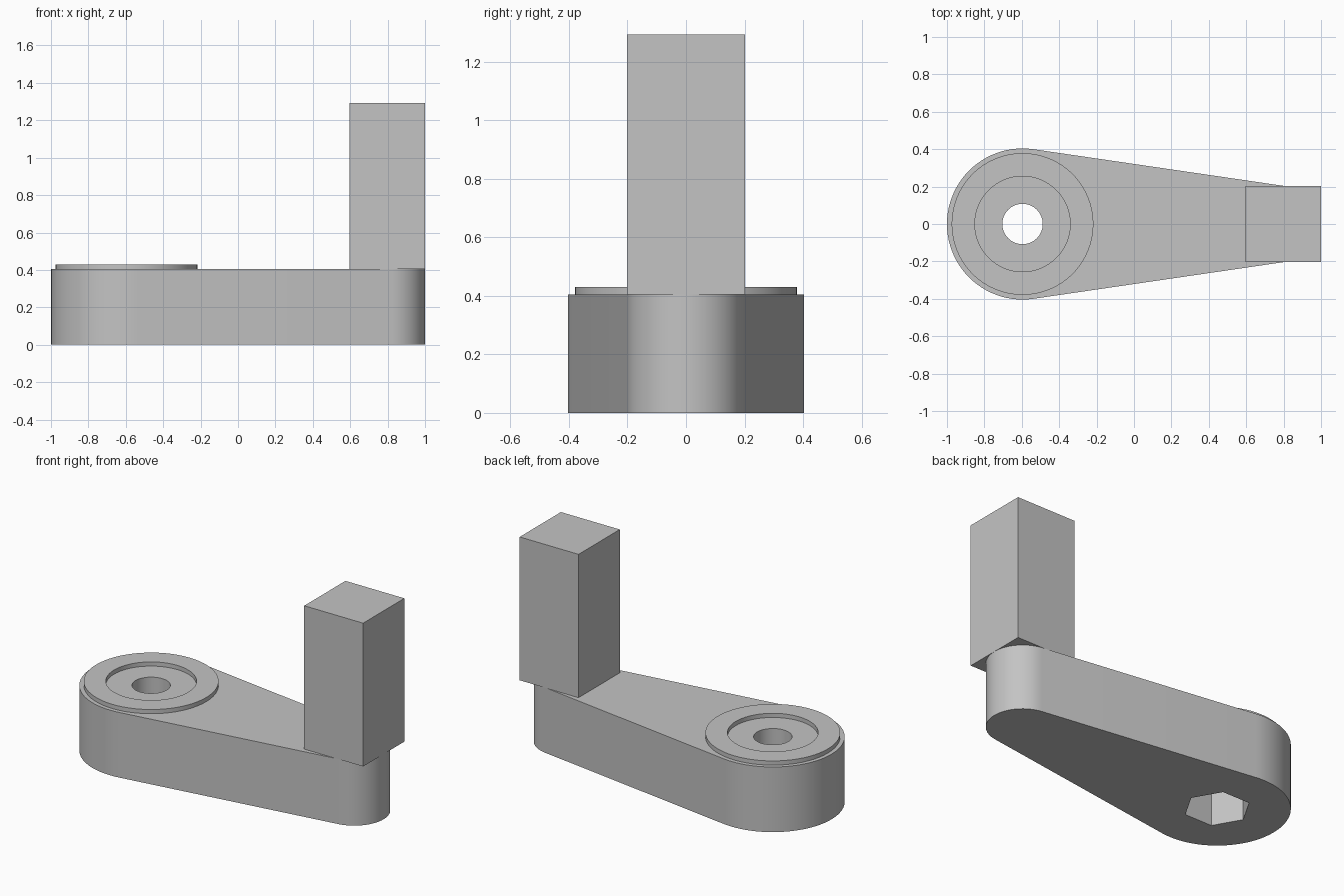
import bpy
import bmesh
from math import acos, cos, pi, radians, sin

cube = bpy.data.objects.get("Cube")
if cube:
    bpy.data.objects.remove(cube, do_unlink=True)

grey = bpy.data.materials.new("plain grey")
grey.use_nodes = True
colour = (0.55, 0.55, 0.55, 1)
grey.diffuse_color = colour
grey.node_tree.nodes["Principled BSDF"].inputs["Base Color"].default_value = colour

HUB_X, HUB_R = -0.596, 0.404
TIP_X, TIP_R = 0.798, 0.202
ARM_H = 0.404
BOX_TOP = 1.293
RING_TOP = 0.43


def arc(x, r, start, end, steps):
    """Points along an arc centred at (x, 0)."""
    return [(x + r * cos(start + (end - start) * i / steps),
             r * sin(start + (end - start) * i / steps)) for i in range(steps + 1)]


def prism(name, outline, z0, z1):
    """Extrude a closed outline between two heights."""
    bm = bmesh.new()
    base = bm.faces.new([bm.verts.new((x, y, z0)) for x, y in outline])
    top = bmesh.ops.extrude_face_region(bm, geom=[base])["geom"]
    verts = [v for v in top if isinstance(v, bmesh.types.BMVert)]
    bmesh.ops.translate(bm, vec=(0, 0, z1 - z0), verts=verts)
    bmesh.ops.recalc_face_normals(bm, faces=bm.faces)
    mesh = bpy.data.meshes.new(name)
    bm.to_mesh(mesh)
    bm.free()
    mesh.materials.append(grey)
    obj = bpy.data.objects.new(name, mesh)
    bpy.context.collection.objects.link(obj)
    return obj


def disc(name, r, z0, z1, sides=64):
    return prism(name, arc(HUB_X, r, 0, 2 * pi, sides)[:-1], z0, z1)


def cut(obj, *cutters):
    """Subtract the cutters, then remove them."""
    bpy.context.view_layer.objects.active = obj
    for cutter in cutters:
        mod = obj.modifiers.new("cut", "BOOLEAN")
        mod.operation = "DIFFERENCE"
        mod.solver = "EXACT"
        mod.object = cutter
        cutter.hide_render = True
        bpy.ops.object.modifier_apply(modifier=mod.name)
        bpy.data.objects.remove(cutter, do_unlink=True)


def smooth(obj):
    bpy.ops.object.select_all(action="DESELECT")
    obj.select_set(True)
    bpy.context.view_layer.objects.active = obj
    bpy.ops.object.shade_smooth_by_angle(angle=radians(30))


# Tapered arm: two round ends joined by tangent sides
t = acos((HUB_R - TIP_R) / (TIP_X - HUB_X))
outline = arc(TIP_X, TIP_R, -t, t, 32) + arc(HUB_X, HUB_R, t, 2 * pi - t, 48)
arm = prism("lever_arm", outline, 0, ARM_H)

# Round bolt hole from above and hexagonal nut pocket from below
cut(arm,
    disc("bolt_hole_cutter", 0.108, -0.1, 0.6),
    disc("nut_pocket_cutter", 0.186, -0.1, 0.25, sides=6))
smooth(arm)

# Raised ring around the bolt hole
ring = disc("hub_ring", 0.379, ARM_H, RING_TOP)
cut(ring, disc("ring_cutter", 0.255, 0.3, 0.6))
smooth(ring)

# Square handle standing on the narrow end
prism("square_handle",
      [(TIP_X + sx * TIP_R, sy * TIP_R) for sx, sy in ((-1, -1), (1, -1), (1, 1), (-1, 1))],
      ARM_H, BOX_TOP)
